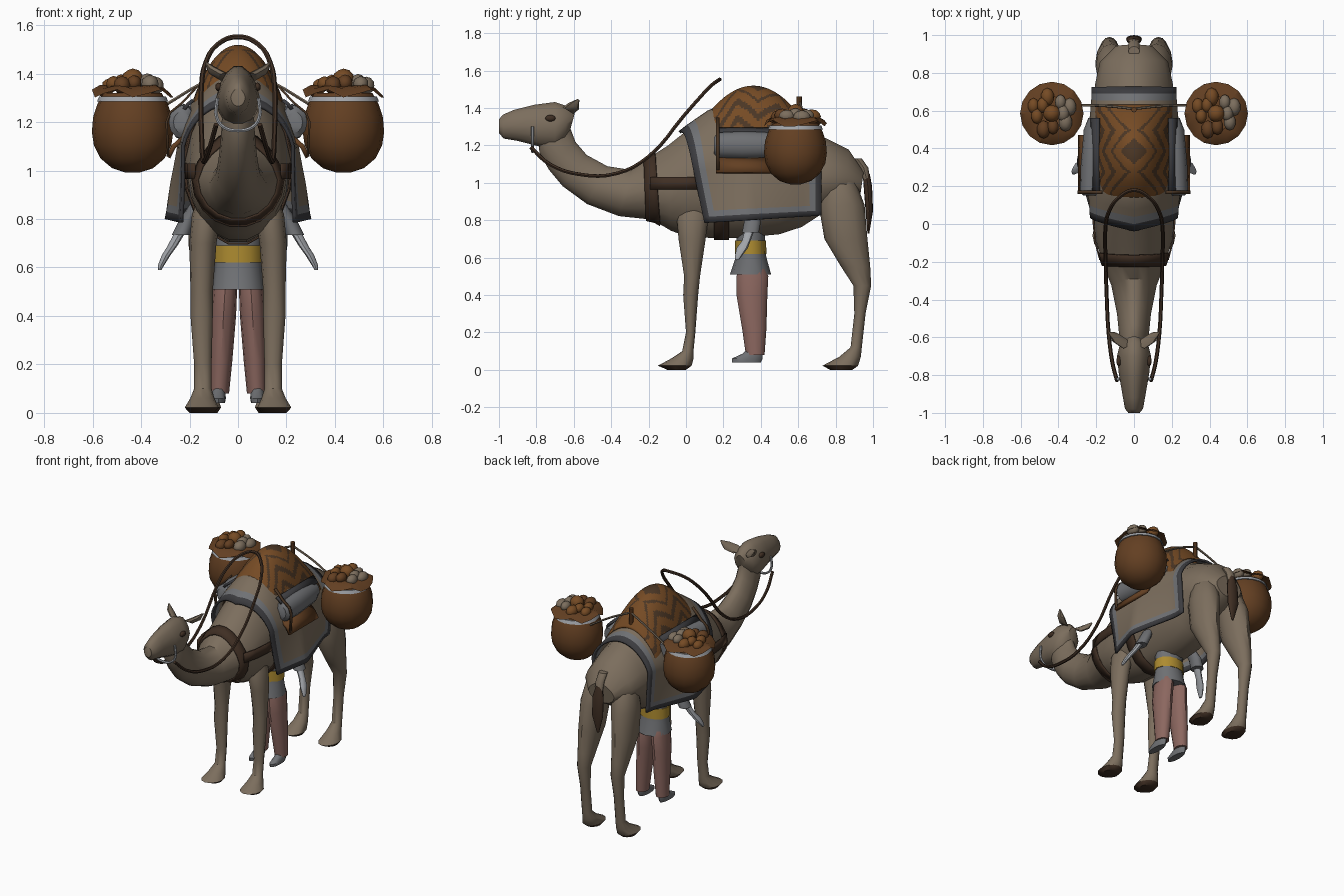
import bpy, bmesh, math, random
from mathutils import Vector, Matrix

old = bpy.data.objects.get("Cube")
if old:
    bpy.data.objects.remove(old)
random.seed(4)
made = []


def material(name, *rgb):
    m = bpy.data.materials.new(name)
    m.use_nodes = True
    m.diffuse_color = (*rgb, 1)
    m.node_tree.nodes["Principled BSDF"].inputs["Base Color"].default_value = (*rgb, 1)
    return m


fur = material("fur", .20, .155, .11)
leather = material("dark leather", .05, .028, .017)
umber = material("woven umber", .07, .037, .018)
brown = material("basket brown", .125, .05, .016)
orange = material("woven orange", .18, .07, .018)
charcoal = material("charcoal", .045, .045, .05)
grey = material("mid grey", .16, .165, .175)
pale = material("pale grey", .36, .375, .4)
rose = material("rose cloth", .26, .135, .115)
yellow = material("yellow", .42, .26, .03)


def add_object(name, bm, mats):
    me = bpy.data.meshes.new(name)
    bmesh.ops.recalc_face_normals(bm, faces=bm.faces)
    bm.to_mesh(me)
    bm.free()
    ob = bpy.data.objects.new(name, me)
    bpy.context.collection.objects.link(ob)
    for m in mats:
        me.materials.append(m)
    made.append(ob)
    return ob


def surface(name, rows, mats, rule=None, closed=True, caps=True, thick=0):
    """Skin rows of points; rule(i, j, centre) picks each face's colour."""
    bm = bmesh.new()
    vs = [[bm.verts.new(p) for p in row] for row in rows]
    n = len(rows[0])

    def face(corners, i, j):
        f = bm.faces.new(corners)
        if rule:
            f.material_index = rule(i, j, f.calc_center_median())

    for i in range(len(rows) - 1):
        for j in range(n if closed else n - 1):
            k = (j + 1) % n
            face((vs[i][j], vs[i][k], vs[i + 1][k], vs[i + 1][j]), i, j)
    if caps and closed:
        face(vs[0], 0, 0)
        face(vs[-1], len(rows) - 1, 0)
    ob = add_object(name, bm, mats)
    if thick:
        mod = ob.modifiers.new("thickness", "SOLIDIFY")
        mod.thickness, mod.offset = thick, 0


def ring(centre, axis, half_width, n=14, taper=0):
    pts = []
    for k in range(n):
        s, c = math.sin(math.tau * k / n), math.cos(math.tau * k / n)
        x = Vector((half_width * c * (1 - taper * max(0, s)), 0, 0))
        pts.append(Vector(centre) + x + Vector(axis) * s)
    return pts


def section(s, grow=0, taper=.2, n=18):
    """Ring between an upper and a lower point on the midline."""
    top, low = Vector((0, s[0], s[1])), Vector((0, s[2], s[3]))
    axis = (top - low) / 2
    return ring((top + low) / 2, axis + axis.normalized() * grow, s[4] + grow, n, taper)


def column(name, stations, mats, sides=(1, -1), rule=None, n=12):
    """Upright limb from (z, front y, back y, x, half width)."""
    for side in sides:
        rows = [ring((side * x, (a + b) / 2, z), (0, (b - a) / 2, 0), w, n)
                for z, a, b, x, w in stations]
        label = name if len(sides) == 1 else ("left_" if side > 0 else "right_") + name
        surface(label, rows, mats, rule)


def cord(name, points, radius, mat):
    cu = bpy.data.curves.new(name, "CURVE")
    cu.dimensions, cu.bevel_depth, cu.bevel_resolution = "3D", radius, 1
    cu.resolution_u, cu.use_fill_caps = 4, True
    sp = cu.splines.new("BEZIER")
    sp.bezier_points.add(len(points) - 1)
    for bp, p in zip(sp.bezier_points, points):
        bp.co = p
        bp.handle_left_type = bp.handle_right_type = "AUTO"
    cu.materials.append(mat)
    ob = bpy.data.objects.new(name, cu)
    bpy.context.collection.objects.link(ob)
    bpy.ops.object.select_all(action="DESELECT")
    ob.select_set(True)
    bpy.context.view_layer.objects.active = ob
    bpy.ops.object.convert(target="MESH")
    made.append(bpy.context.view_layer.objects.active)


def mirrored(half):
    return half + [(-x, y, z) for x, y, z in reversed(half[:-1])]


def blobs(name, items, mats):
    bm = bmesh.new()
    for centre, size, index in items:
        mat = Matrix.Translation(centre) @ Matrix.Diagonal((*size, 1))
        new = bmesh.ops.create_icosphere(bm, subdivisions=2, radius=1, matrix=mat)
        for v in new["verts"]:
            for f in v.link_faces:
                f.material_index = index
    add_object(name, bm, mats)


# Animal: trunk with neck, head, legs, ears, eyes and tail
trunk = [(-.62, 1.37, -.79, 1.22, .06), (-.62, 1.30, -.785, 1.16, .066), (-.59, 1.22, -.735, 1.07, .07),
         (-.53, 1.15, -.66, .98, .078), (-.42, 1.09, -.53, .885, .09), (-.29, 1.07, -.36, .82, .12),
         (-.21, 1.13, -.18, .80, .17), (-.1, 1.2, -.08, .74, .2), (0, 1.28, 0, .71, .21),
         (.13, 1.37, .13, .70, .215), (.3, 1.42, .3, .70, .23), (.5, 1.38, .5, .72, .23),
         (.62, 1.3, .62, .76, .215), (.75, 1.24, .74, .84, .205), (.87, 1.18, .85, .87, .18),
         (.95, 1.06, .93, .92, .1)]
surface("trunk", [section(s) for s in trunk], [fur])
head = [(-1, 1.34, -1, 1.265, .03), (-.98, 1.365, -.975, 1.235, .048), (-.92, 1.392, -.9, 1.222, .06),
        (-.81, 1.42, -.78, 1.19, .08), (-.70, 1.435, -.70, 1.17, .09), (-.63, 1.41, -.65, 1.22, .075),
        (-.595, 1.37, -.62, 1.28, .035)]
surface("head", [section(s, n=14) for s in head], [fur])


def sole(i, j, c):
    return 1 if c.z < .016 else 0


column("front_leg", [(.93, -.01, .11, .1, .045), (.82, -.05, .12, .13, .06), (.7, -.04, .105, .145, .056),
                     (.5, -.01, .075, .15, .046), (.4, -.015, .065, .15, .046), (.2, 0, .05, .145, .036),
                     (.1, -.02, .04, .145, .036), (.06, -.08, .04, .147, .05), (.022, -.15, .03, .15, .07),
                     (0, -.1, 0, .15, .05)], [fur, leather], rule=sole)
column("hind_leg", [(1.08, .77, .86, .08, .05), (1, .73, .91, .1, .08), (.88, .71, .955, .118, .085),
                    (.7, .74, .97, .13, .075), (.55, .83, .985, .13, .055), (.45, .895, .99, .13, .044),
                    (.3, .90, .96, .13, .034), (.12, .88, .94, .13, .034), (.07, .82, .935, .13, .045),
                    (.022, .73, .92, .135, .065), (0, .77, .89, .135, .05)], [fur, leather], rule=sole)
for side, label in ((1, "left"), (-1, "right")):
    tips = [((.055, -.63, 1.385), .036), ((.1, -.6, 1.41), .034), ((.132, -.575, 1.445), .006)]
    surface(label + "_ear", [ring((side * p[0], p[1], p[2]), (0, r * .8, -r * .5), r * .7, 8)
                             for p, r in tips], [fur])
blobs("eyes", [((s * .08, -.725, 1.345), (.014, .028, .018), 0) for s in (1, -1)], [leather])
column("tail", [(1.13, .89, .94, 0, .03), (1.08, .925, .975, 0, .03), (1.01, .95, .985, 0, .028)], [fur], (1,))
column("tail_tuft", [(1.05, .945, .982, 0, .02), (.98, .95, .995, 0, .04), (.85, .96, 1, 0, .042),
                     (.73, .97, .98, 0, .008)], [leather], (1,))


# Harness: collar, girth, side straps, halter and reins
def trunk_at(y):
    for a, b in zip(trunk, trunk[1:]):
        if a[0] <= y <= b[0] and a[0] < b[0]:
            t = (y - a[0]) / (b[0] - a[0])
            return [p + t * (q - p) for p, q in zip(a, b)]


for name, y0, y1 in (("breast_collar", -.225, -.165), ("girth", .15, .23)):
    surface(name, [section(trunk_at(y), .006) for y in (y0, (y0 + y1) / 2, y1)], [leather],
            caps=False, thick=.009)
for side, label in ((1, "left"), (-1, "right")):
    surface(label + "_side_strap", [[(side * (trunk_at(y)[4] + .004), y, z) for z in (.965, 1.03)]
            for y in (-.19, -.1, 0, .1)], [leather], closed=False, thick=.009)
cord("halter", mirrored([(.085, -.82, 1.3), (.088, -.82, 1.22), (.06, -.82, 1.18), (0, -.82, 1.165)]), .008, pale)
cord("reins", mirrored([(.09, -.83, 1.19), (.115, -.73, 1.1), (.135, -.57, 1.045), (.145, -.37, 1.05),
                        (.15, -.2, 1.14), (.15, -.01, 1.36), (.135, .06, 1.44), (.085, .135, 1.52),
                        (0, .18, 1.552)]), .0105, leather)


# Bordered saddle blanket, snug at both ends and flared in the middle
NY, NW = 20, 40


def blanket_point(i, j):
    w = abs(2 * j / NW - 1)
    side = 1 if j * 2 > NW else -1
    y0 = -.035 + .135 * w
    y = y0 + (.725 - y0) * i / NY
    bump = max(0, 1 - abs(y - .33) / .32)
    width = (.225 + .02 * bump) * (1 - .12 * max(0, y - .45))
    if w > .5:
        drop = w * 2 - 1
        return (side * (width + (.072 * bump - .018) * drop), y, 1.1 - (.315 - .04 * i / NY) * drop)
    c, s = math.cos(w * math.pi), math.sin(w * math.pi)
    return (side * width * s * (1 - .2 * c), y, 1.1 + (trunk_at(y)[1] + .018 - 1.1) * c)


def border(i, j, c):
    edge = min(i, NY - 1 - i, j, NW - 1 - j)
    return (1, 2, 0)[min(edge, 2)]


surface("saddle_blanket", [[blanket_point(i, j) for j in range(NW + 1)] for i in range(NY + 1)],
        [fur, charcoal, grey], border, closed=False, thick=.014)


# Woven hump cover with a centre diamond and zigzag bands
def crest(y):
    return 1.515 - 2.6 * (y - .36) ** 2


def cover_row(y):
    arc = [math.pi * (k / 80 - .5) for k in range(81)]
    return [(.22 * math.sin(a) * (1 - .16 * math.cos(a)), y, 1.1 + (crest(y) - 1.1) * math.cos(a)) for a in arc]


def weave(i, j, c):
    along = abs(c.y - .385)
    fold = abs((along + .11) % .22 - .11)
    down = .6 * abs(c.x) + .75 * (crest(c.y) - c.z)
    if along + abs(c.x) < .07:
        return 1
    return 1 if down + fold > .12 and (down + fold) % .1 < .04 else 0


surface("hump_cover", [cover_row(.14 + .49 * k / 60) for k in range(61)], [orange, umber], weave,
        closed=False, thick=.008)

# Side bolsters with pads, straps, cloth flaps, baskets and produce
for side, label in ((1, "left"), (-1, "right")):
    def roll(y, r):
        return ring((side * (.232 - .06 * (y - .15)), y, 1.2), (0, 0, r * 1.25), r, 12)

    def sheet(name, points, ys, mat, thick):
        surface(label + name, [[(side * x, y, z) for x, z in points] for y in ys], [mat],
                closed=False, thick=thick)

    surface(label + "_bolster", [roll(y, r) for y, r in ((.15, .035), (.17, .055), (.3, .06),
                                                         (.5, .055), (.56, .035))], [grey])
    sheet("_pad", [(.185, 1.29), (.205, 1.275), (.225, 1.25)], (.16, .35, .56), charcoal, .015)
    sheet("_strap", [(.17, 1.345), (.23, 1.28), (.28, 1.24), (.295, 1.2), (.288, 1.06)], (.16, .178), umber, .009)
    sheet("_cloth_flap", [(.225, 1.135), (.265, 1.1), (.288, 1.055)], (.16, .3, .47), brown, .02)

    cx, cy = side * .435, .585

    def lathe(name, profile, mat, ruffle=0, caps=True):
        rows = [[(cx + r * math.cos(math.tau * k / 16), cy + r * math.sin(math.tau * k / 16),
                  z + ruffle * i * (k % 3 - 1)) for k in range(16)] for i, (r, z) in enumerate(profile)]
        surface(label + name, rows, [mat], caps=caps)

    lathe("_basket", [(.03, .992), (.085, 1.01), (.132, 1.05), (.16, 1.105), (.168, 1.16), (.163, 1.22),
                      (.145, 1.275), (.12, 1.32)], brown)
    lathe("_basket_band", [(.147, 1.285), (.138, 1.306)], pale)
    lathe("_basket_frill", [(.09, 1.35), (.135, 1.345), (.168, 1.318)], brown, .008, False)
    items = [((cx, cy, 1.375), (.046, .046, .046), 0)]
    for k in range(10):
        a, d = k * 2.4, .06 + .005 * k
        size = random.uniform(.034, .044)
        spot = (cx + d * math.cos(a), cy + d * math.sin(a), 1.39 - d * .4)
        items.append((spot, (size * .85, size * 1.15, size * .9), (1, 0, 2, 1, 0)[k % 5]))
    blobs(label + "_produce", items, [orange, fur, brown])
    cord(label + "_basket_rope", [(side * .3, .63, 1.27), (side * .15, .625, 1.36), (0, .61, 1.43)], .007, fur)
column("rope_post", [(1.25, .59, .62, 0, .015), (1.46, .59, .62, 0, .015)], [brown], (1,), n=8)

# Walking figure beneath: trousers, shoes, tunic, sash and arms
column("trouser_leg", [(.54, .28, .425, .052, .046), (.5, .27, .44, .054, .05), (.4, .27, .435, .06, .052),
                       (.22, .3, .43, .07, .047), (.08, .32, .42, .077, .04)], [rose])
column("shoe", [(.12, .34, .41, .08, .026), (.085, .3, .41, .08, .028), (.06, .245, .41, .08, .03),
                (.04, .245, .4, .08, .026)], [grey])
column("tunic", [(.85, .27, .43, 0, .1), (.66, .27, .42, 0, .093), (.6, .265, .43, 0, .098),
                 (.51, .235, .455, 0, .108)], [grey], (1,))
column("sash", [(.69, .262, .428, 0, .1), (.62, .262, .43, 0, .102)], [yellow], (1,))
column("sleeve", [(.86, .3, .38, .17, .03), (.79, .31, .4, .21, .035), (.735, .3, .39, .235, .038)], [grey])
column("forearm", [(.77, .32, .375, .225, .024), (.69, .3, .345, .27, .02), (.65, .27, .33, .297, .018),
                   (.61, .262, .3, .317, .013), (.59, .262, .285, .323, .007)], [pale], n=8)

# Smooth shading with crisp edges
bpy.ops.object.select_all(action="DESELECT")
for ob in made:
    ob.select_set(True)
bpy.context.view_layer.objects.active = made[0]
bpy.ops.object.shade_smooth_by_angle(angle=math.radians(40))
